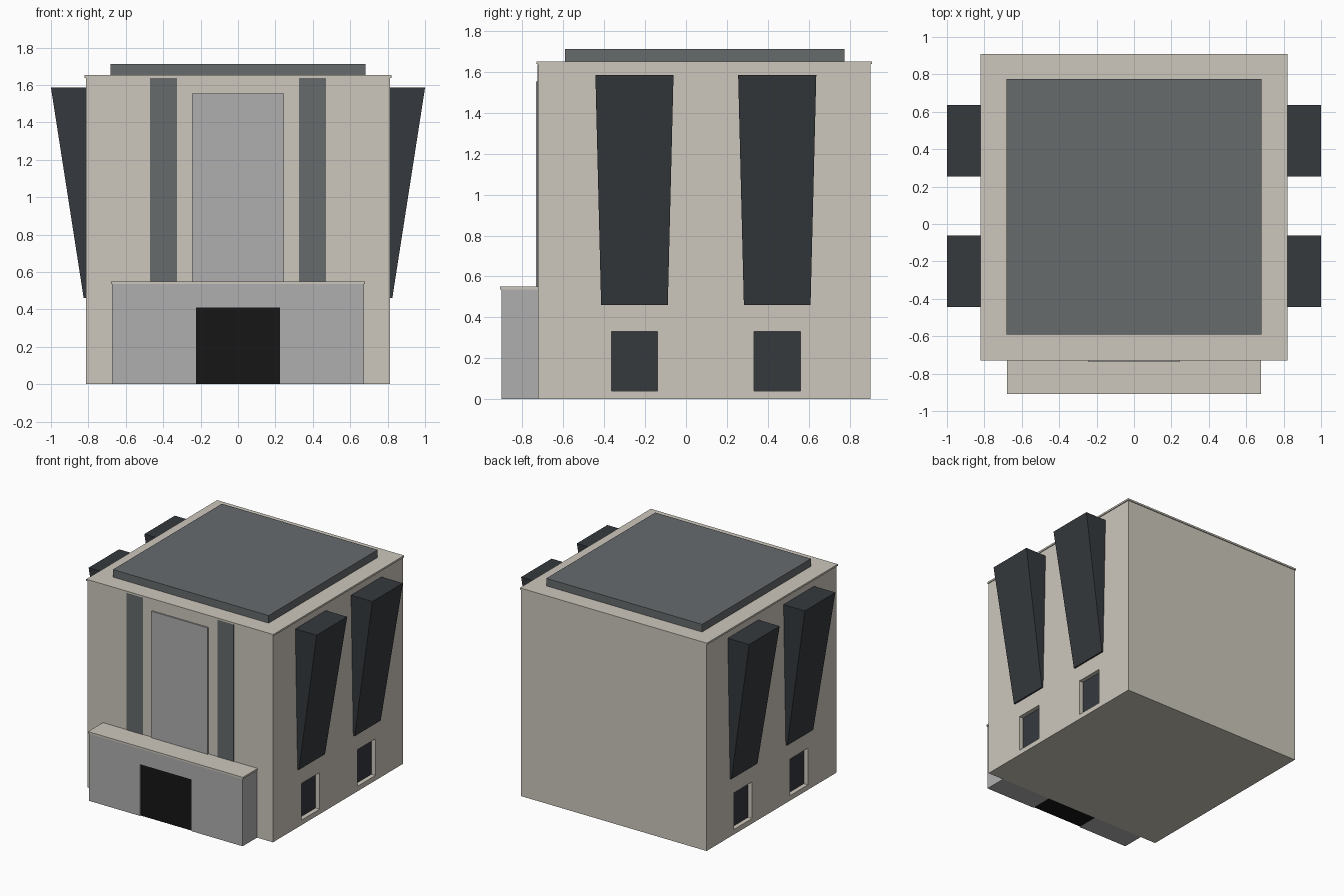
import bpy

if "Cube" in bpy.data.objects:
    bpy.data.objects.remove(bpy.data.objects["Cube"])


def material(name, r, g, b):
    m = bpy.data.materials.new(name)
    m.diffuse_color = (r, g, b, 1)
    m.use_nodes = True
    m.node_tree.nodes["Principled BSDF"].inputs["Base Color"].default_value = m.diffuse_color
    return m


STONE = material("stone", 0.61, 0.575, 0.505)
CONCRETE = material("concrete", 0.43, 0.43, 0.43)
SLATE = material("slate", 0.135, 0.145, 0.152)
DARK = material("dark_panel", 0.036, 0.041, 0.048)
BLACK = material("black", 0.008, 0.008, 0.008)


def frustum(name, low, high, z0, z1, mat, mirror=False):
    """Block between two rectangles (x0, x1, y0, y1) at heights z0 and z1."""
    verts = []
    for (x0, x1, y0, y1), z in ((low, z0), (high, z1)):
        verts += [(x0, y0, z), (x1, y0, z), (x1, y1, z), (x0, y1, z)]
    faces = [(3, 2, 1, 0), (4, 5, 6, 7)]
    faces += [(i, (i + 1) % 4, (i + 1) % 4 + 4, i + 4) for i in range(4)]
    mesh = bpy.data.meshes.new(name)
    mesh.from_pydata(verts, [], faces)
    if mat:
        mesh.materials.append(mat)
    ob = bpy.data.objects.new(name, mesh)
    bpy.context.collection.objects.link(ob)
    if mirror:
        ob.modifiers.new("mirror", 'MIRROR').use_bisect_axis[0] = False
    return ob


def box(name, x0, x1, y0, y1, z0, z1, mat, mirror=False):
    return frustum(name, (x0, x1, y0, y1), (x0, x1, y0, y1), z0, z1, mat, mirror)


# Main block, thin cornice and raised roof slab
F, B = -0.723, 0.903
body = box("main_block", -0.813, 0.813, F, B, 0, 1.64, STONE)
box("cornice", -0.82, 0.82, F - 0.007, B + 0.007, 1.638, 1.652, STONE)
box("roof_slab", -0.683, 0.683, -0.591, 0.774, 1.65, 1.712, SLATE)

# Side fins and recessed windows, mirrored to the left side
for i, yc in enumerate((-0.252, 0.446)):
    frustum(f"side_fin_{i}",
            (0.80, 0.825, yc - 0.163, yc + 0.163),
            (0.80, 1.0, yc - 0.191, yc + 0.191), 0.46, 1.585, DARK, True)
    win = (yc - 0.113, yc + 0.113, 0.04, 0.33)
    cutter = box(f"window_cutter_{i}", 0.773, 0.9, *win, STONE, True)
    cutter.hide_render = True
    cutter.hide_viewport = True
    cut = body.modifiers.new("window_cut", 'BOOLEAN')
    cut.operation = 'DIFFERENCE'
    cut.solver = 'EXACT'
    cut.object = cutter
    box(f"window_pane_{i}", 0.768, 0.778, *win, DARK, True)

# Front facade: raised centre panel and two tall window strips
box("centre_panel", -0.247, 0.247, F - 0.011, F + 0.01, 0.54, 1.553, CONCRETE)
box("window_strip", 0.327, 0.471, F - 0.003, F + 0.01, 0.54, 1.637, SLATE, True)

# Entrance porch around a dark doorway, with a thin coping
P = -0.903
box("porch_pier", 0.225, 0.673, P, F, 0, 0.538, CONCRETE, True)
box("porch_lintel", -0.225, 0.225, P, F, 0.41, 0.538, CONCRETE)
box("porch_coping", -0.679, 0.679, P - 0.006, F, 0.536, 0.55, STONE)
box("doorway", -0.225, 0.225, P + 0.008, F, 0, 0.41, BLACK)
